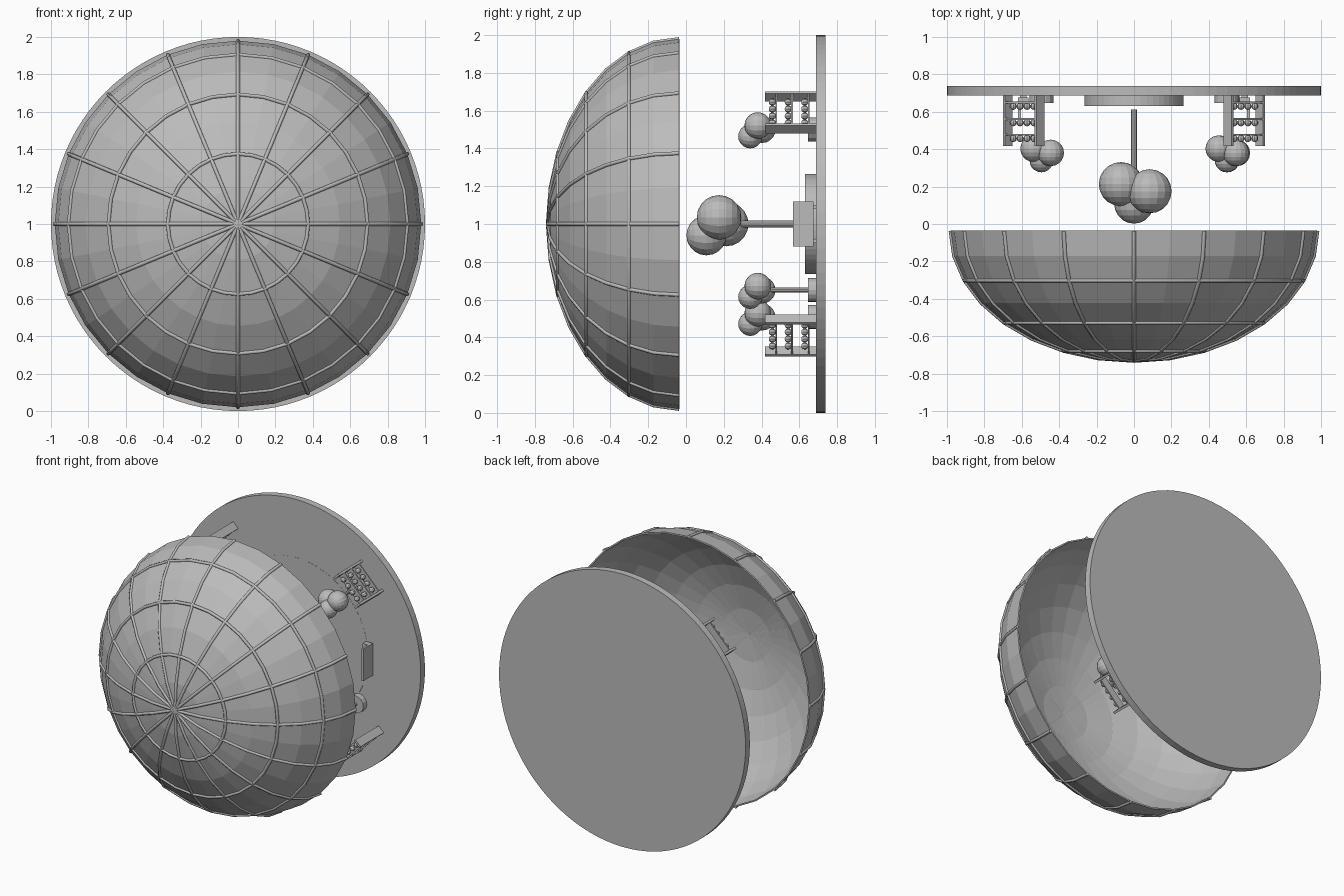
import bpy, bmesh, math
from mathutils import Matrix, Vector

if "Cube" in bpy.data.objects:
    bpy.data.objects.remove(bpy.data.objects["Cube"])

FLOOR_Y = 0.688
# Parts are built upright (height h above the floor), then tipped so "up" is -y
TIP = Matrix.Translation((0, FLOOR_Y, 1)) @ Matrix.Rotation(math.radians(90), 4, 'X')

grey = bpy.data.materials.new("plain_grey")
grey.diffuse_color = (0.5, 0.5, 0.5, 1)
grey.use_nodes = True
grey.node_tree.nodes["Principled BSDF"].inputs["Base Color"].default_value = grey.diffuse_color


def finish(name, bm):
    bmesh.ops.recalc_face_normals(bm, faces=bm.faces)
    bm.transform(TIP)
    me = bpy.data.meshes.new(name)
    bm.to_mesh(me)
    bm.free()
    me.materials.append(grey)
    ob = bpy.data.objects.new(name, me)
    bpy.context.collection.objects.link(ob)
    return ob


def box(bm, lo, hi, m=Matrix()):
    lo, hi = Vector(lo), Vector(hi)
    bmesh.ops.create_cube(bm, size=1, matrix=m @ Matrix.Translation((lo + hi) / 2)
                          @ Matrix.Diagonal((*(hi - lo), 1)))


def cyl(bm, x, y, h0, h1, r, seg):
    bmesh.ops.create_cone(bm, cap_ends=True, segments=seg, radius1=r, radius2=r,
                          depth=h1 - h0, matrix=Matrix.Translation((x, y, (h0 + h1) / 2)))


def ball(bm, pos, r, u=16, v=10, m=Matrix()):
    bmesh.ops.create_uvsphere(bm, u_segments=u, v_segments=v, radius=r,
                              matrix=m @ Matrix.Translation(pos))


# Floor disc, round path and central platform
bm = bmesh.new()
cyl(bm, 0, 0, -0.05, 0, 1.0, 96)
finish("floor_disc", bm)
bm = bmesh.new()
cyl(bm, 0, 0, -0.01, 0.001, 0.575, 64)
finish("round_path", bm)
bm = bmesh.new()
cyl(bm, 0, 0, 0, 0.058, 0.265, 48)
finish("central_platform", bm)


# Trees: trunk and three leaf balls, scaled from the big one
def tree(name, x, y, s, foot):
    bm = bmesh.new()
    cyl(bm, x, y, foot, 0.47 * s, 0.018 * s ** 0.7, 10)
    finish(name + "_trunk", bm)
    bm = bmesh.new()
    for dx, dy, h, r in ((-0.07, 0, 0.475, 0.118), (0.083, 0.035, 0.513, 0.118),
                         (0, -0.06, 0.58, 0.106)):
        ball(bm, (x + dx * s, y + dy * s, h * s), r * s)
    finish(name + "_leaves", bm)


tree("central_tree", 0, 0, 1, 0.075)
for i, (x, y) in enumerate(((0.495, 0.5), (0.5, -0.35), (-0.495, -0.493))):
    tree("small_tree_%d" % i, x, y, 0.6, 0.03)
    bm = bmesh.new()
    cyl(bm, x, y, 0, 0.042, 0.064, 16)
    finish("planter_%d" % i, bm)

# Plant racks on the four diagonals: two side plates, three shelves, rows of plants
for i in range(4):
    m = Matrix.Rotation(math.radians(45 + 90 * i), 4, 'Z') @ Matrix.Translation((0.835, 0, 0))
    bm = bmesh.new()
    for s in (-1, 1):
        box(bm, (-0.029, s * 0.12 - 0.008, 0), (0.029, s * 0.12 + 0.008, 0.27), m)
    for h in (0.034, 0.122, 0.206):
        box(bm, (-0.027, -0.118, h), (0.027, 0.118, h + 0.009), m)
    finish("rack_%d" % i, bm)
    bm = bmesh.new()
    for h in (0.034, 0.122, 0.206):
        for k in range(4):
            ball(bm, (0, (k - 1.5) * 0.052, h + 0.025), 0.019, 8, 6, m)
    finish("rack_plants_%d" % i, bm)

# Benches on both sides
for name, s in (("right_bench", 1), ("left_bench", -1)):
    m = Matrix.Diagonal((s, 1, 1, 1))
    bm = bmesh.new()
    box(bm, (0.565, -0.118, 0.012), (0.62, 0.118, 0.05), m)
    box(bm, (0.605, -0.118, 0.05), (0.62, 0.118, 0.122), m)
    for y in (-0.09, 0.09):
        box(bm, (0.575, y - 0.01, 0), (0.61, y + 0.01, 0.012), m)
    finish(name, bm)

# Lifted dome shell
R, D, BASE = 0.98, 0.695, FLOOR_Y + 0.036
bm = bmesh.new()
bmesh.ops.create_uvsphere(bm, u_segments=32, v_segments=16, radius=1,
                          matrix=Matrix.Translation((0, 0, BASE)) @ Matrix.Diagonal((R, R, D, 1)))
bmesh.ops.delete(bm, geom=[v for v in bm.verts if v.co.z < BASE - 0.001], context='VERTS')
shell = finish("dome_shell", bm)
mod = shell.modifiers.new("thickness", 'SOLIDIFY')
mod.thickness = 0.01
mod.offset = -1

# Dome ribs and rings as thin tubes on the shell
cu = bpy.data.curves.new("dome_ribs", 'CURVE')
cu.dimensions = '3D'
cu.bevel_depth = 0.011
cu.bevel_resolution = 1
cu.use_fill_caps = True


def tube(points, cyclic):
    sp = cu.splines.new('POLY')
    sp.points.add(len(points) - 1)
    for p, co in zip(sp.points, points):
        p.co = (*(TIP @ Vector(co)), 1)
    sp.use_cyclic_u = cyclic


def on_dome(lat, lon):
    return (R * math.cos(lat) * math.cos(lon), R * math.cos(lat) * math.sin(lon),
            BASE + D * math.sin(lat))


for k in range(8):
    tube([on_dome(math.pi * j / 16, math.pi * k / 8) for j in range(17)], False)
for lat in (22.5, 45, 67.5):
    tube([on_dome(math.radians(lat), math.tau * j / 32) for j in range(32)], True)
cu.materials.append(grey)
ribs = bpy.data.objects.new("dome_ribs", cu)
bpy.context.collection.objects.link(ribs)
bpy.context.view_layer.objects.active = ribs
ribs.select_set(True)
bpy.ops.object.convert(target='MESH')
